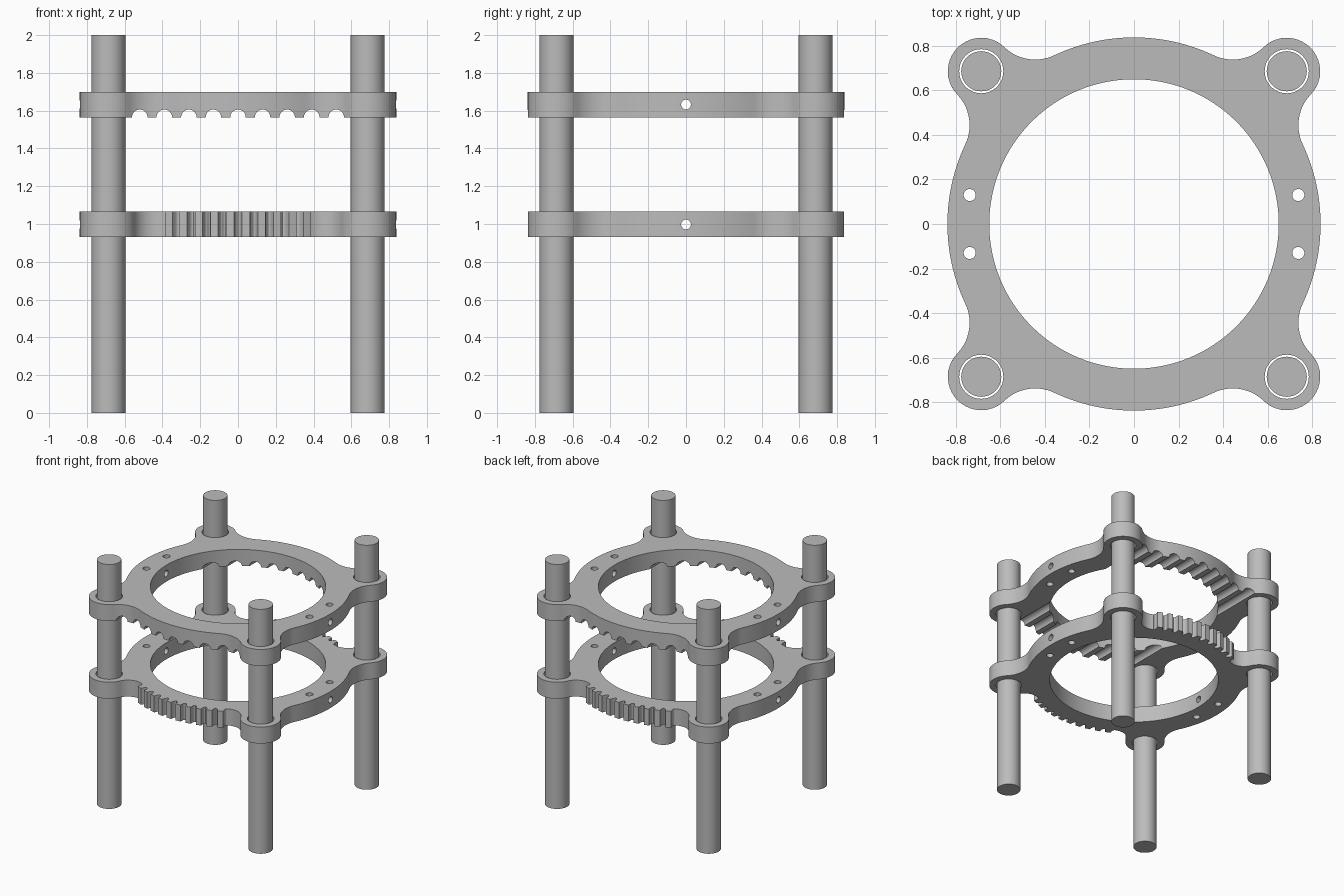
import bpy, bmesh, math
from math import cos, sin, pi, radians, sqrt, atan2
from mathutils import Vector, Matrix

old = bpy.data.objects.get("Cube")
if old:
    bpy.data.objects.remove(old, do_unlink=True)

POST = 0.686        # post centre offset in x and y
BOSS_R = 0.15
RING_R = 0.838
THICK = 0.135
BOSS = Vector((POST, POST))

grey = bpy.data.materials.new("plain_grey")
grey.use_nodes = True
colour = (0.5, 0.5, 0.5, 1)
grey.diffuse_color = colour
grey.node_tree.nodes["Principled BSDF"].inputs["Base Color"].default_value = colour


def make_object(name, bm):
    bmesh.ops.recalc_face_normals(bm, faces=bm.faces)
    mesh = bpy.data.meshes.new(name)
    bm.to_mesh(mesh)
    bm.free()
    mesh.materials.append(grey)
    obj = bpy.data.objects.new(name, mesh)
    bpy.context.collection.objects.link(obj)
    return obj


def smooth(obj):
    bpy.ops.object.select_all(action='DESELECT')
    obj.select_set(True)
    bpy.context.view_layer.objects.active = obj
    bpy.ops.object.shade_smooth_by_angle(angle=radians(30))


def add_cylinder(bm, centre, radius, depth, axis='Z', segments=32):
    turn = {'X': Matrix.Rotation(pi / 2, 4, 'Y'),
            'Y': Matrix.Rotation(pi / 2, 4, 'X'), 'Z': Matrix()}[axis]
    bmesh.ops.create_cone(bm, cap_ends=True, segments=segments, radius1=radius,
                          radius2=radius, depth=depth,
                          matrix=Matrix.Translation(centre) @ turn)


def arc(centre, radius, start, end, count):
    steps = [start + (end - start) * i / count for i in range(count + 1)]
    return [Vector((centre[0] + radius * cos(a), centre[1] + radius * sin(a))) for a in steps]


def fillet(ring, radius, side):
    """Centre of the hollow arc touching both the ring and the corner boss."""
    a, b, c = ring + radius, BOSS.length, BOSS_R + radius
    angle = pi / 4 + side * math.acos((a * a + b * b - c * c) / (2 * a * b))
    return Vector((cos(angle), sin(angle))) * a, angle


def fillet_arc(centre, angle, radius):
    start = angle + pi
    to_boss = BOSS - centre
    sweep = math.remainder(atan2(to_boss.y, to_boss.x) - start, 2 * pi)
    return arc(centre, radius, start, start + sweep, 14)


def toothed_arc(start, teeth=5, samples=16):
    """Round grooves between flat teeth, from the fillet to the y axis."""
    points = []
    for i in range(teeth * samples + 1):
        t = i / samples
        gap = abs(t - round(t)) * 4
        depth = 0.044 * sqrt(max(0, 1 - gap * gap))
        a = start + (pi / 2 - start) * t / teeth
        points.append(Vector((cos(a), sin(a))) * (RING_R - 0.002 - depth))
    return points


def outline(toothed):
    # One quarter, from the x axis round the boss to the y axis
    end_ring, end_r = (0.79, 0.12) if toothed else (RING_R, 0.2)
    c1, a1 = fillet(RING_R, 0.2, -1)
    c2, a2 = fillet(end_ring, end_r, 1)
    d1, d2 = c1 - BOSS, c2 - BOSS
    quarter = arc((0, 0), RING_R, 0, a1, 16) + fillet_arc(c1, a1, 0.2)
    quarter += arc(BOSS, BOSS_R, atan2(d1.y, d1.x), atan2(d2.y, d2.x), 28)
    quarter += fillet_arc(c2, a2, end_r)[::-1]
    quarter += toothed_arc(a2) if toothed else arc((0, 0), RING_R, a2, pi / 2, 16)
    # Mirror the quarter into the full loop
    half = quarter + [Vector((-p.x, p.y)) for p in reversed(quarter)]
    loop = half + [Vector((p.x, -p.y)) for p in reversed(half)]
    return [p for i, p in enumerate(loop) if (p - loop[i - 1]).length > 1e-4]


def make_plate(name, z, toothed):
    bm = bmesh.new()
    face = bm.faces.new([bm.verts.new((p.x, p.y, z)) for p in outline(toothed)])
    top = bmesh.ops.extrude_face_region(bm, geom=[face])["geom"]
    bmesh.ops.translate(bm, vec=(0, 0, THICK),
                        verts=[v for v in top if isinstance(v, bmesh.types.BMVert)])
    plate = make_object(name, bm)
    mid = z + THICK / 2

    # Vertical openings: centre, post clearances and small bolt holes
    bm = bmesh.new()
    add_cylinder(bm, (0, 0, mid), 0.65, 0.4, segments=128)
    for sx in (-1, 1):
        for sy in (-1, 1):
            add_cylinder(bm, (sx * POST, sy * POST, mid), 0.099, 0.4, segments=48)
            add_cylinder(bm, (sx * 0.738, sy * 0.13, mid), 0.027, 0.4)
    cutters = [make_object("vertical_cutter", bm)]

    # Cross holes, and underside grooves on the plain plate
    bm = bmesh.new()
    add_cylinder(bm, (0, 0, mid), 0.026, 3, 'X')
    cutters.append(make_object("cross_cutter", bm))
    if not toothed:
        bm = bmesh.new()
        for i in range(-4, 5):
            add_cylinder(bm, (i * 0.13, 0, z), 0.041, 3, 'Y')
        cutters.append(make_object("groove_cutter", bm))

    for cutter in cutters:
        cutter.hide_render = True
        mod = plate.modifiers.new("cut", 'BOOLEAN')
        mod.operation = 'DIFFERENCE'
        mod.solver = 'EXACT'
        mod.object = cutter
    bpy.context.view_layer.update()
    graph = bpy.context.evaluated_depsgraph_get()
    plate.data = bpy.data.meshes.new_from_object(plate.evaluated_get(graph))
    plate.modifiers.clear()
    for cutter in cutters:
        bpy.data.objects.remove(cutter, do_unlink=True)
    smooth(plate)


make_plate("lower_toothed_plate", 0.93, True)
make_plate("upper_grooved_plate", 1.565, False)

# Four upright posts
for x, side in ((-1, "right"), (1, "left")):
    for y, end in ((-1, "front"), (1, "back")):
        bm = bmesh.new()
        add_cylinder(bm, (x * POST, y * POST, 1), 0.09, 2, segments=48)
        smooth(make_object(f"{end}_{side}_post", bm))
